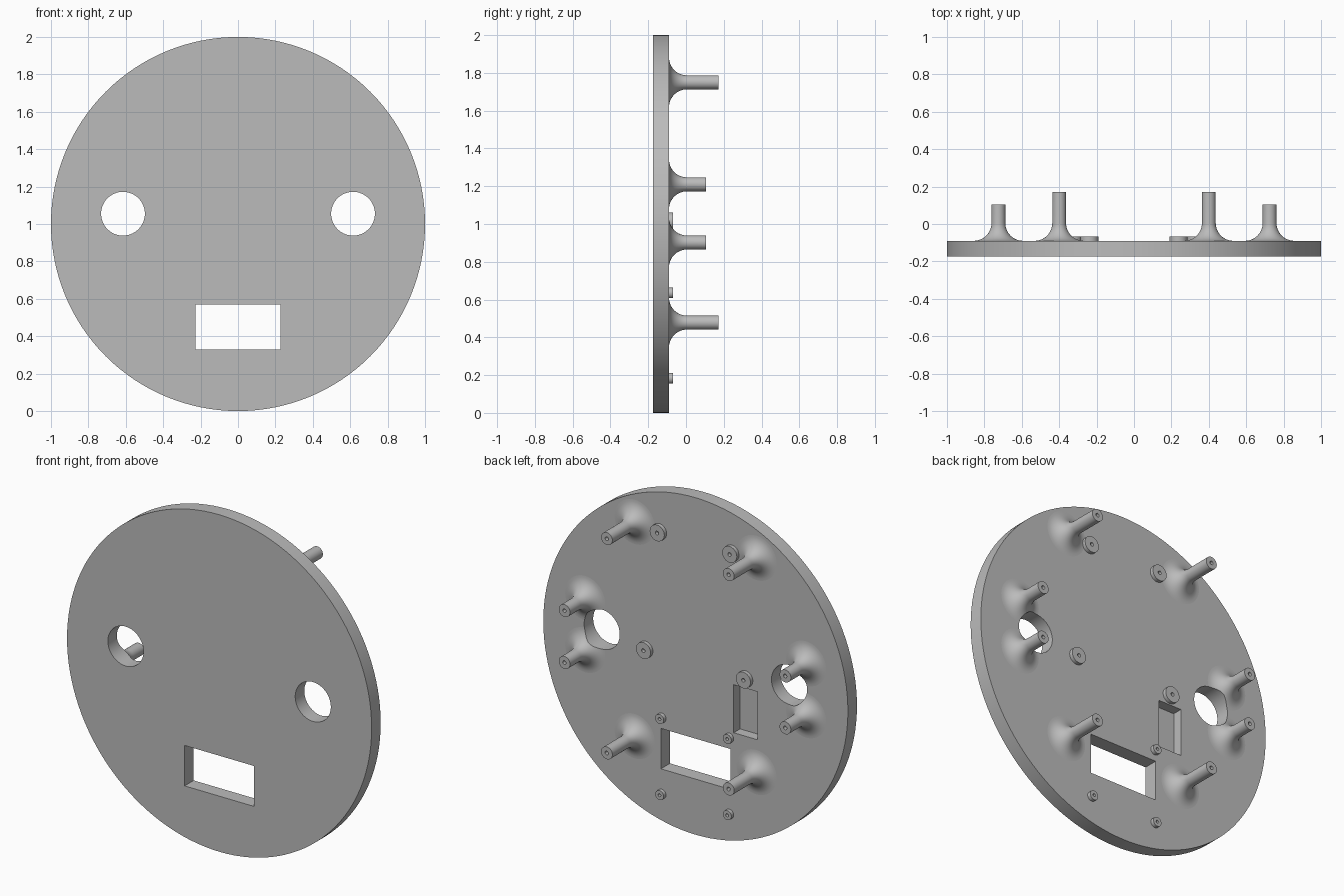
import bpy, bmesh, math
from mathutils import Vector, Matrix

cube = bpy.data.objects.get("Cube")
if cube:
    bpy.data.objects.remove(cube, do_unlink=True)

FRONT, BACK = -0.175, -0.09     # plate faces along y
MID_Z = 1.0

grey = bpy.data.materials.new("plain grey")
grey.use_nodes = True
grey.diffuse_color = (0.5, 0.5, 0.5, 1)
grey.node_tree.nodes["Principled BSDF"].inputs["Base Color"].default_value = (0.5, 0.5, 0.5, 1)


def finish(bm, name):
    """Turn a bmesh into a named grey object."""
    bmesh.ops.recalc_face_normals(bm, faces=bm.faces)
    mesh = bpy.data.meshes.new(name)
    bm.to_mesh(mesh)
    bm.free()
    mesh.materials.append(grey)
    obj = bpy.data.objects.new(name, mesh)
    bpy.context.collection.objects.link(obj)
    return obj


def disc(name, x, z, radius, y0, y1, sides):
    """Solid cylinder along y."""
    bm = bmesh.new()
    place = Matrix.Translation((x, (y0 + y1) / 2, z)) @ Matrix.Rotation(math.pi / 2, 4, "X")
    bmesh.ops.create_cone(bm, cap_ends=True, segments=sides, radius1=radius,
                          radius2=radius, depth=y1 - y0, matrix=place)
    return finish(bm, name)


def box(name, x0, x1, y0, y1, z0, z1):
    bm = bmesh.new()
    place = Matrix.Translation(((x0 + x1) / 2, (y0 + y1) / 2, (z0 + z1) / 2))
    bmesh.ops.create_cube(bm, size=1, matrix=place @ Matrix.Diagonal((x1 - x0, y1 - y0, z1 - z0, 1)))
    return finish(bm, name)


def lathe(name, x, z, profile, sides):
    """Spin (radius, y) points about the y axis at x, z."""
    bm = bmesh.new()
    verts = [bm.verts.new((r, y, 0)) for r, y in profile]
    edges = [bm.edges.new(pair) for pair in zip(verts, verts[1:])]
    bmesh.ops.spin(bm, geom=verts + edges, cent=(0, 0, 0), axis=(0, 1, 0),
                   angle=math.tau, steps=sides, use_merge=True)
    bmesh.ops.remove_doubles(bm, verts=bm.verts, dist=1e-5)
    bmesh.ops.translate(bm, verts=bm.verts, vec=Vector((x, 0, z)))
    return finish(bm, name)


def activate(obj):
    bpy.ops.object.select_all(action="DESELECT")
    obj.select_set(True)
    bpy.context.view_layer.objects.active = obj


def cut(obj, cutters):
    activate(obj)
    for cutter in cutters:
        mod = obj.modifiers.new("cut", "BOOLEAN")
        mod.operation = "DIFFERENCE"
        mod.solver = "EXACT"
        mod.object = cutter
        bpy.ops.object.modifier_apply(modifier=mod.name)


def smooth(obj):
    activate(obj)
    bpy.ops.object.shade_smooth_by_angle(angle=math.radians(30))


def standoff(name, x, z, tip):
    """Screw post with a concave flared foot and a blind screw hole."""
    post, fillet, hole = 0.037, 0.095, 0.011
    arc = [(post + fillet * (1 - math.sin(a)), BACK + fillet * (1 - math.cos(a)))
           for a in (math.pi / 2 * i / 12 for i in range(13))]
    profile = [(0, BACK - 0.01), (arc[0][0], BACK - 0.01)] + arc
    profile += [(post, tip), (hole, tip), (hole, BACK + 0.01), (0, BACK + 0.01)]
    return lathe(name, x, z, profile, 40)


def pad(name, x, z, radius, hole):
    """Low round boss with a screw hole."""
    top = BACK + 0.022
    profile = [(0, BACK - 0.01), (radius, BACK - 0.01), (radius, top),
               (hole, top), (hole, BACK + 0.001), (0, BACK + 0.001)]
    return lathe(name, x, z, profile, 32)


# Cutters: two round holes, a window and a blind pocket
round_cutters = [disc("hole_cutter", s * 0.615, 1.055, 0.117, -0.4, 0.4, 64) for s in (-1, 1)]
window_cutter = box("window_cutter", -0.228, 0.228, -0.4, 0.2, 0.33, 0.57)
pocket_cutter = box("pocket_cutter", -0.405, -0.25, BACK - 0.06, 0.2, 0.672, 0.957)

# Round plate
plate = disc("round_plate", 0, MID_Z, 1.0, FRONT, BACK, 128)
cut(plate, round_cutters + [window_cutter, pocket_cutter])
smooth(plate)

# Mirrored posts and pads on the back
for s, side in ((1, "left"), (-1, "right")):
    for z, level in ((1.75, "upper"), (0.478, "lower")):
        smooth(standoff(f"{side}_{level}_tall_post", s * 0.4, z, 0.172))
    for z, level in ((1.21, "upper"), (0.902, "lower")):
        post = standoff(f"{side}_{level}_short_post", s * 0.725, z, 0.105)
        cut(post, [round_cutters[0 if s < 0 else 1]])
        smooth(post)
    smooth(pad(f"{side}_top_pad", s * 0.238, 1.735, 0.048, 0.011))
    smooth(pad(f"{side}_middle_pad", s * 0.328, 1.013, 0.048, 0.011))
    for z, level in ((0.635, "upper"), (0.183, "lower")):
        smooth(pad(f"{side}_{level}_window_pad", s * 0.222, z, 0.028, 0.009))

for cutter in round_cutters + [window_cutter, pocket_cutter]:
    bpy.data.objects.remove(cutter, do_unlink=True)
